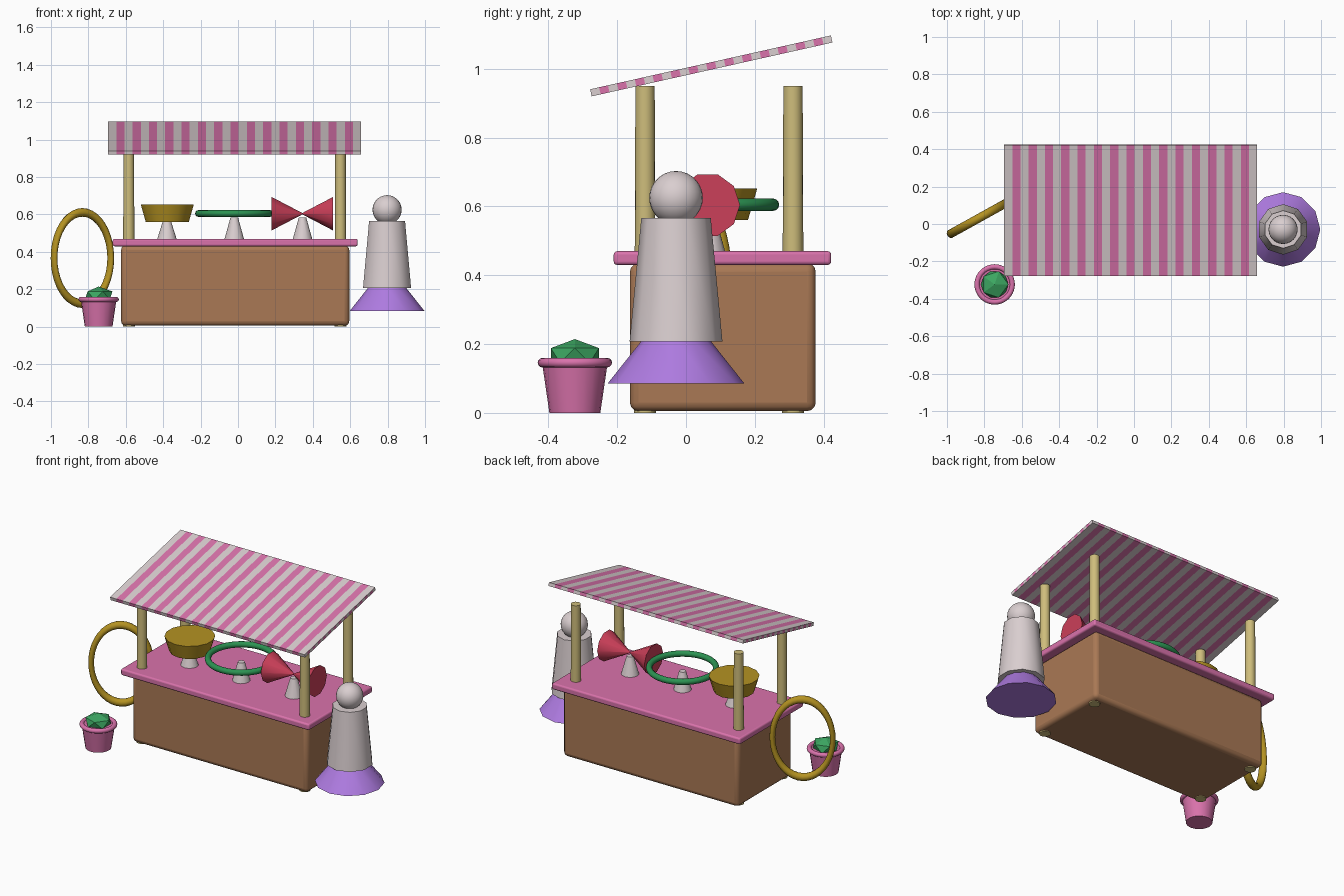
import bpy, bmesh, math
from mathutils import Matrix, Vector

if "Cube" in bpy.data.objects:
    bpy.data.objects.remove(bpy.data.objects["Cube"])


def mat(name, rgb):
    m = bpy.data.materials.new(name)
    m.diffuse_color = (*rgb, 1)
    m.use_nodes = True
    m.node_tree.nodes["Principled BSDF"].inputs["Base Color"].default_value = m.diffuse_color
    return m


WOOD = mat("brown wood", (0.40, 0.19, 0.09))
PINK = mat("pink", (0.70, 0.17, 0.41))
WHITE = mat("off white", (0.70, 0.62, 0.63))
TAN = mat("tan pole", (0.62, 0.51, 0.20))
PURPLE = mat("purple", (0.43, 0.20, 0.76))
GOLD = mat("gold", (0.46, 0.29, 0.016))
GREEN = mat("leaf green", (0.045, 0.38, 0.12))
DARK_GREEN = mat("ring green", (0.025, 0.29, 0.085))
RED = mat("red", (0.60, 0.05, 0.10))


def finish(name, material, smooth=True):
    ob = bpy.context.object
    ob.name = name
    ob.data.materials.append(material)
    if smooth:
        bpy.ops.object.shade_smooth_by_angle(angle=math.radians(40))
    return ob


def box(name, lo, hi, material, bevel):
    lo, hi = Vector(lo), Vector(hi)
    bpy.ops.mesh.primitive_cube_add(size=1, location=(lo + hi) / 2)
    bpy.context.object.scale = hi - lo
    bpy.ops.object.transform_apply(location=False, rotation=False, scale=True)
    ob = finish(name, material)
    b = ob.modifiers.new("soft edges", 'BEVEL')
    b.width, b.segments = bevel, 3
    return ob


def cone(name, x, y, z0, z1, r0, r1, material, sides=16):
    bpy.ops.mesh.primitive_cone_add(vertices=sides, radius1=r0, radius2=r1, depth=z1 - z0,
                                    location=(x, y, (z0 + z1) / 2))
    return finish(name, material)


def torus(name, loc, major, minor, material):
    bpy.ops.mesh.primitive_torus_add(major_radius=major, minor_radius=minor, location=loc,
                                     major_segments=40, minor_segments=12)
    return finish(name, material)


# Stall body, counter and corner poles
box("stall_body", (-0.625, -0.163, 0.005), (0.595, 0.377, 0.435), WOOD, 0.025)
box("counter_top", (-0.67, -0.21, 0.43), (0.64, 0.422, 0.47), PINK, 0.01)
for side, x in (("left", -0.584), ("right", 0.548)):
    for place, y in (("front", -0.119), ("back", 0.311)):
        cone(f"{place}_{side}_pole", x, y, 0.0, 0.95, 0.032, 0.028, TAN, 16)

# Tilted striped awning: slab sliced into bands
W, L, T, BANDS, ROWS = 1.353, 0.717, 0.021, 31, 27
bm = bmesh.new()
bmesh.ops.create_cube(bm, size=1)
bmesh.ops.scale(bm, vec=(W, L, T), verts=bm.verts)
for count, size, axis in ((BANDS, W, Vector((1, 0, 0))), (ROWS, L, Vector((0, 1, 0)))):
    for i in range(1, count):
        bmesh.ops.bisect_plane(bm, geom=bm.verts[:] + bm.edges[:] + bm.faces[:],
                               plane_co=axis * (i / count - 0.5) * size, plane_no=axis)
bm.normal_update()
for f in bm.faces:
    c = f.calc_center_median()
    if abs(f.normal.x) > 0.9:
        band = int((c.y / L + 0.5) * ROWS)
    else:
        band = int((c.x / W + 0.5) * BANDS)
    f.material_index = band % 2
me = bpy.data.meshes.new("striped_awning")
bm.to_mesh(me)
bm.free()
me.materials.append(WHITE)
me.materials.append(PINK)
awning = bpy.data.objects.new("striped_awning", me)
bpy.context.collection.objects.link(awning)
awning.location = (-0.018, 0.0735, 1.0085)
awning.rotation_euler = (math.radians(12.6), 0, 0)

# Wares on small display stands
for name, x, top in (("bowl_stand", -0.38, 0.57), ("ring_stand", -0.02, 0.585), ("bow_stand", 0.345, 0.583)):
    cone(name, x, 0.062, 0.465, top, 0.053, 0.02, WHITE, 12)
cone("gold_bowl", -0.378, 0.062, 0.56, 0.652, 0.118, 0.145, GOLD, 14)
torus("green_ring", (-0.02, 0.062, 0.605), 0.191, 0.018, DARK_GREEN)
for side, s in (("left", -1), ("right", 1)):
    ob = cone(f"bow_{side}_half", 0.344 + s * 0.082, 0.063, 0.522, 0.686, 0.094, 0.004, RED, 10)
    ob.location.z = 0.604
    ob.rotation_euler = (0, -s * math.pi / 2, 0)

# Leaning oval hoop beside the stall
hoop = torus("gold_hoop", (-0.832, 0.03, 0.367), 0.244, 0.023, GOLD)
hoop.data.transform(Matrix.Rotation(math.pi / 2, 4, 'X'))
hoop.scale.x = 0.71
hoop.rotation_euler.z = math.radians(29)

# Potted plant
px, py = -0.745, -0.323
cone("plant_pot", px, py, 0.0, 0.15, 0.074, 0.096, PINK, 20)
torus("pot_rim", (px, py, 0.146), 0.094, 0.014, PINK)
bpy.ops.mesh.primitive_ico_sphere_add(subdivisions=1, radius=0.082, location=(px, py, 0.167))
bpy.context.object.scale.z = 0.58
finish("pot_plant", GREEN, smooth=False)

# Simple figure: skirt, body, head
fx, fy = 0.797, -0.029
cone("figure_skirt", fx, fy, 0.085, 0.21, 0.199, 0.1, PURPLE, 12)
cone("figure_body", fx, fy, 0.207, 0.566, 0.135, 0.101, WHITE, 10)
bpy.ops.mesh.primitive_uv_sphere_add(segments=24, ring_count=14, radius=0.078, location=(fx, fy, 0.625))
finish("figure_head", WHITE)
